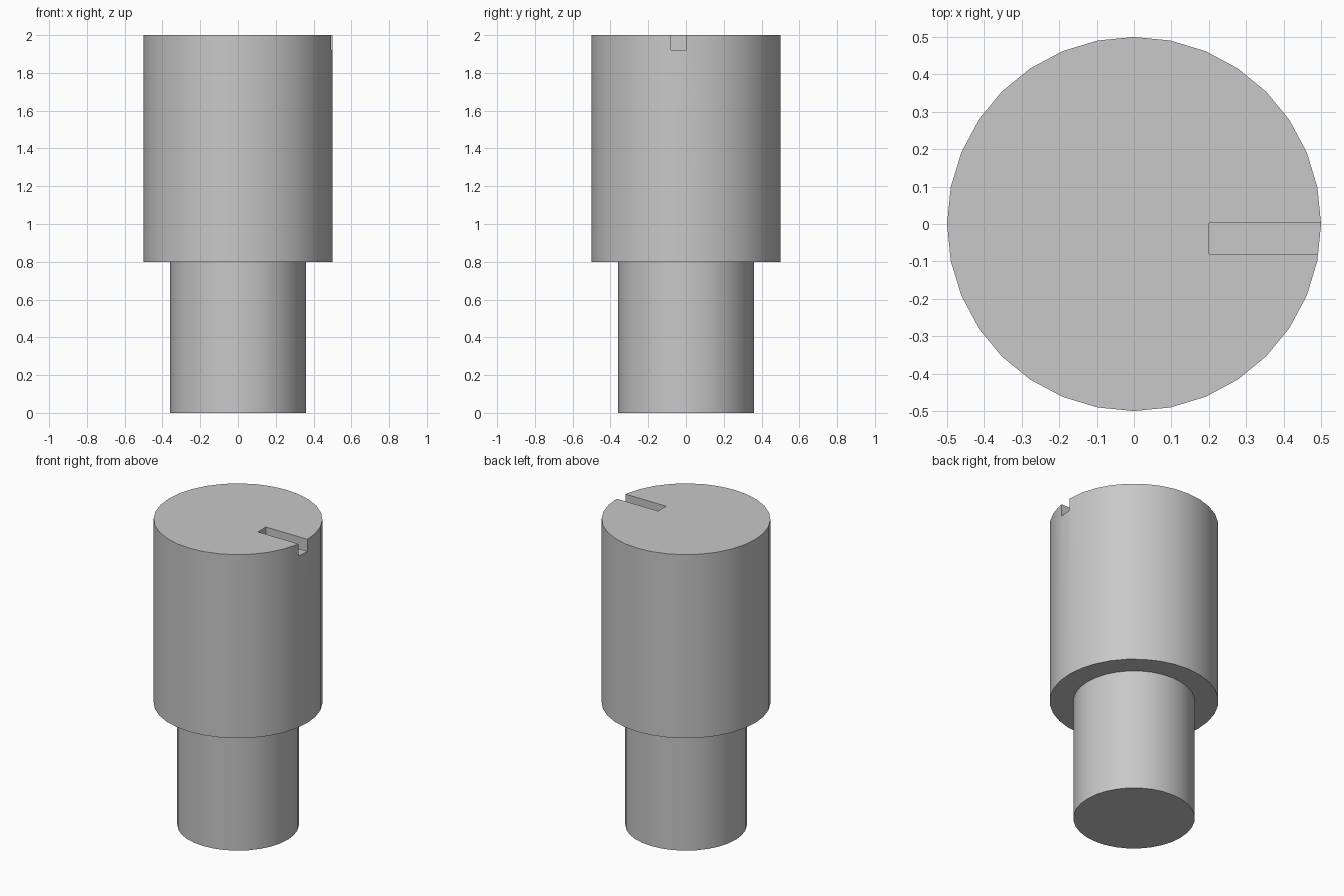
import bpy
import bmesh
import math
from mathutils import Matrix

if "Cube" in bpy.data.objects:
    bpy.data.objects.remove(bpy.data.objects["Cube"])

SIDES = 32
GREY = (0.58, 0.58, 0.58, 1)

material = bpy.data.materials.new("plain grey")
material.use_nodes = True
material.diffuse_color = GREY
material.node_tree.nodes["Principled BSDF"].inputs["Base Color"].default_value = GREY


def add_object(name, bm):
    bmesh.ops.recalc_face_normals(bm, faces=bm.faces)
    mesh = bpy.data.meshes.new(name)
    bm.to_mesh(mesh)
    bm.free()
    mesh.materials.append(material)
    obj = bpy.data.objects.new(name, mesh)
    bpy.context.collection.objects.link(obj)
    return obj


# Stepped pin: narrow shank, flat shoulder and wide head as one lathed solid
bm = bmesh.new()
rings = []
for radius, z in [(0.36, 0), (0.36, 0.8), (0.5, 0.8), (0.5, 2)]:
    angles = [math.tau * i / SIDES for i in range(SIDES)]
    rings.append([bm.verts.new((radius * math.cos(a), radius * math.sin(a), z)) for a in angles])
for low, high in zip(rings, rings[1:]):
    for i in range(SIDES):
        j = (i + 1) % SIDES
        bm.faces.new((low[i], low[j], high[j], high[i]))
bm.faces.new(rings[0][::-1])
bm.faces.new(rings[-1])
pin = add_object("stepped_pin", bm)

# Slot cutter: shallow groove in the top, open at the left rim
x0, x1, y0, y1, z0, z1 = 0.2, 0.6, -0.08, 0.003, 1.92, 2.1
bm = bmesh.new()
bmesh.ops.create_cube(bm, size=1, matrix=Matrix.Translation(
    ((x0 + x1) / 2, (y0 + y1) / 2, (z0 + z1) / 2)) @ Matrix.Diagonal((x1 - x0, y1 - y0, z1 - z0, 1)))
cutter = add_object("slot_cutter", bm)
cutter.hide_render = True

cut = pin.modifiers.new("slot", "BOOLEAN")
cut.operation = "DIFFERENCE"
cut.solver = "EXACT"
cut.object = cutter

# Apply the cut, then smooth the round walls and keep the rims sharp
bpy.ops.object.select_all(action="DESELECT")
pin.select_set(True)
bpy.context.view_layer.objects.active = pin
bpy.ops.object.modifier_apply(modifier=cut.name)
bpy.data.objects.remove(cutter)
bpy.ops.object.shade_smooth_by_angle(angle=math.radians(30))
